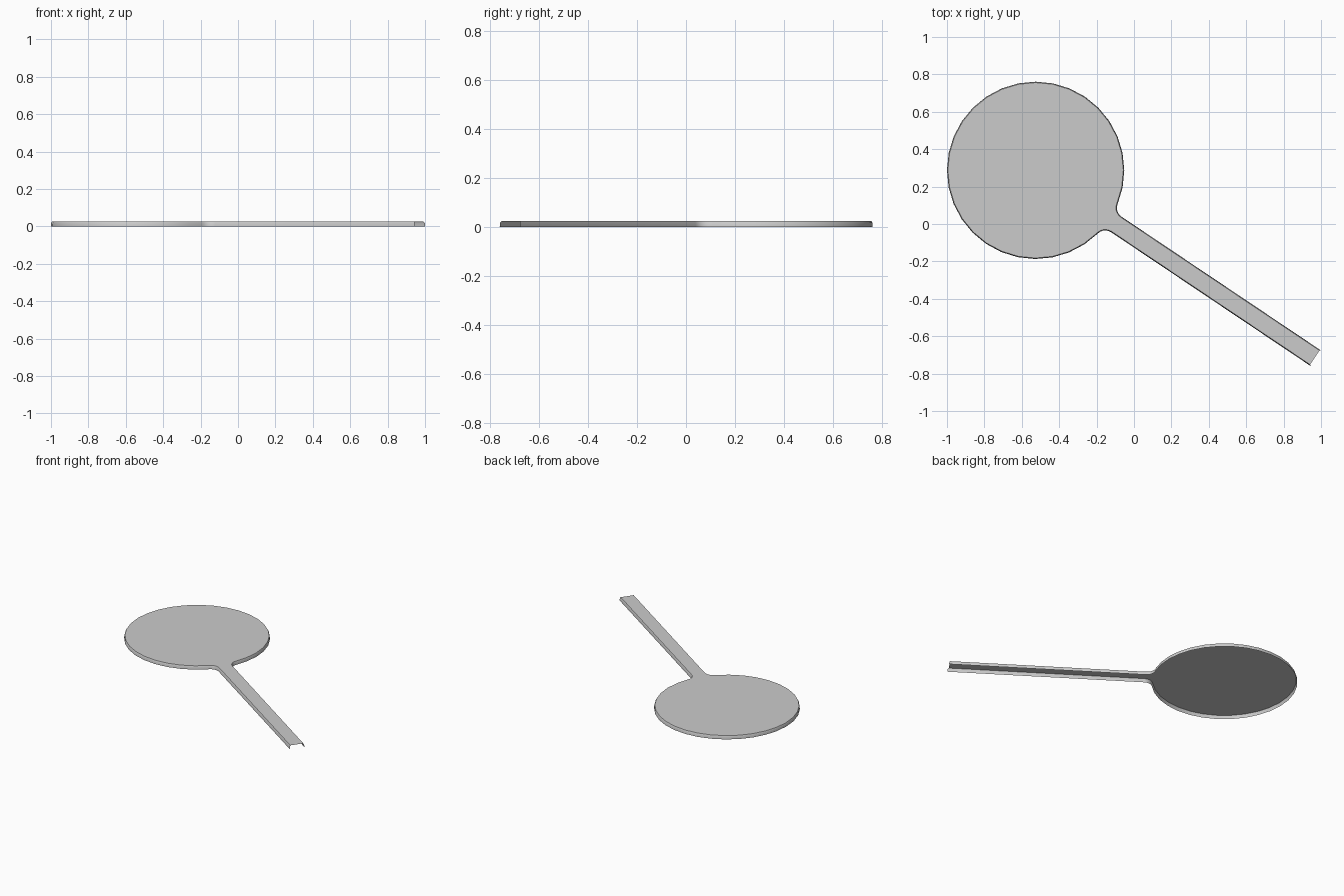
import bpy, bmesh
from math import sin, cos, pi, sqrt, asin, radians

if "Cube" in bpy.data.objects:
    bpy.data.objects.remove(bpy.data.objects["Cube"])

CENTRE = (-0.526, 0.287)    # middle of the disc
ANGLE = radians(-33.85)     # handle direction
LENGTH = 1.805              # disc middle to handle tip
FILLET = 0.056
DISC_STEPS, FILLET_STEPS = 30, 5


def outline(inset):
    """Open outline: upper tip corner, around the disc, lower tip corner."""
    rad, half, fil = 0.474 - inset, 0.05 - inset, FILLET + inset
    tip = LENGTH - inset * 1.5
    fv = half + fil
    fu = sqrt((rad + fil) ** 2 - fv ** 2)      # fillet centre
    a = asin(fv / (rad + fil))                 # where fillet meets disc
    upper = [(tip, half)]
    for i in range(FILLET_STEPS):
        t = -pi / 2 - (pi / 2 - a) * i / FILLET_STEPS
        upper.append((fu + fil * cos(t), fv + fil * sin(t)))
    disc = [(rad * cos(t), rad * sin(t)) for t in
            (a + (2 * pi - 2 * a) * i / DISC_STEPS for i in range(DISC_STEPS + 1))]
    local = upper + disc + [(u, -v) for u, v in reversed(upper)]
    c, s = cos(ANGLE), sin(ANGLE)
    return [(CENTRE[0] + u * c - v * s, CENTRE[1] + u * s + v * c) for u, v in local]


# Thin shell: side skirt with a softened upper edge, open below and at the tip
bm = bmesh.new()
levels = [(0.0, 0.0), (0.001, 0.018), (0.005, 0.025)]
rings = [[bm.verts.new((x, y, z)) for x, y in outline(inset)] for inset, z in levels]
for low, high in zip(rings, rings[1:]):
    for i in range(len(low) - 1):
        bm.faces.new((low[i + 1], low[i], high[i], high[i + 1]))

# Flat top
top = bm.faces.new(rings[-1])
bm.normal_update()
if top.normal.z < 0:
    top.normal_flip()
bmesh.ops.recalc_face_normals(bm, faces=bm.faces)
if top.normal.z < 0:
    bmesh.ops.reverse_faces(bm, faces=bm.faces)

mesh = bpy.data.meshes.new("paddle_shell")
bm.to_mesh(mesh)
bm.free()
paddle = bpy.data.objects.new("paddle_shell", mesh)
bpy.context.collection.objects.link(paddle)
bpy.context.view_layer.objects.active = paddle
paddle.select_set(True)
bpy.ops.object.shade_smooth_by_angle(angle=radians(30))
